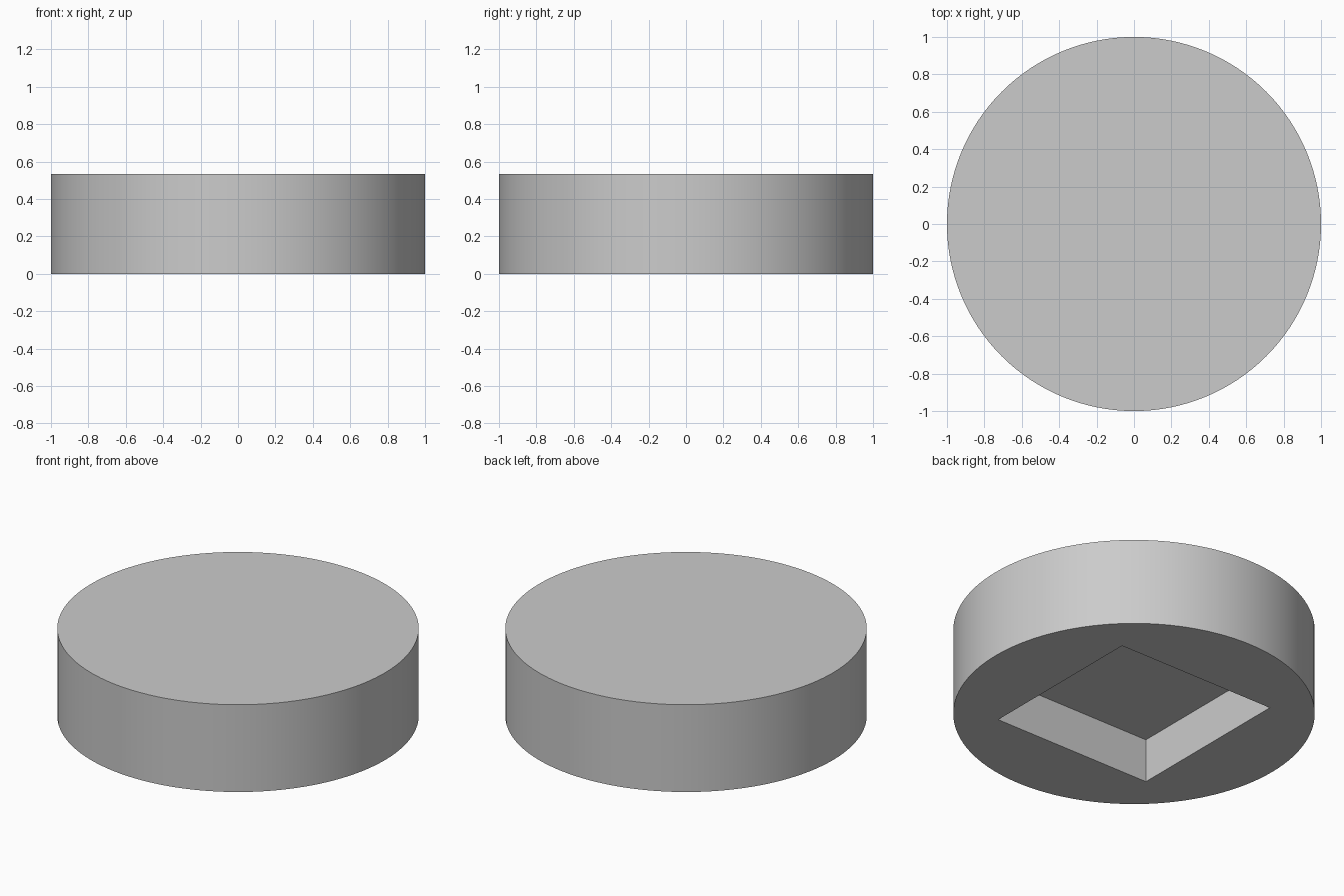
import bpy
import math

RADIUS = 1.0
HEIGHT = 0.533
POCKET_SIDE = 1.067
POCKET_DEPTH = 0.267

cube = bpy.data.objects.get("Cube")
if cube:
    bpy.data.objects.remove(cube, do_unlink=True)

# Single grey material
grey = bpy.data.materials.new("light_grey")
grey.use_nodes = True
colour = (0.6, 0.6, 0.6, 1.0)
grey.diffuse_color = colour
grey.node_tree.nodes["Principled BSDF"].inputs["Base Color"].default_value = colour

# Round disc body
bpy.ops.mesh.primitive_cylinder_add(vertices=128, radius=RADIUS, depth=HEIGHT,
                                    location=(0, 0, HEIGHT / 2))
disc = bpy.context.object
disc.name = "disc_body"
disc.data.materials.append(grey)

# Cutter for the square blind pocket in the underside
bpy.ops.mesh.primitive_cube_add(size=1, location=(0, 0, 0))
cutter = bpy.context.object
cutter.name = "pocket_cutter"
cutter.scale = (POCKET_SIDE, POCKET_SIDE, POCKET_DEPTH * 2)
cutter.hide_render = True
cutter.data.materials.append(grey)

# Cut the pocket, then drop the cutter
bpy.ops.object.select_all(action="DESELECT")
disc.select_set(True)
bpy.context.view_layer.objects.active = disc
pocket = disc.modifiers.new("square_pocket", "BOOLEAN")
pocket.operation = "DIFFERENCE"
pocket.solver = "EXACT"
pocket.object = cutter
bpy.ops.object.modifier_apply(modifier=pocket.name)
bpy.data.objects.remove(cutter, do_unlink=True)

# Smooth wall, crisp rims and pocket edges
bpy.ops.object.shade_smooth_by_angle(angle=math.radians(30))
